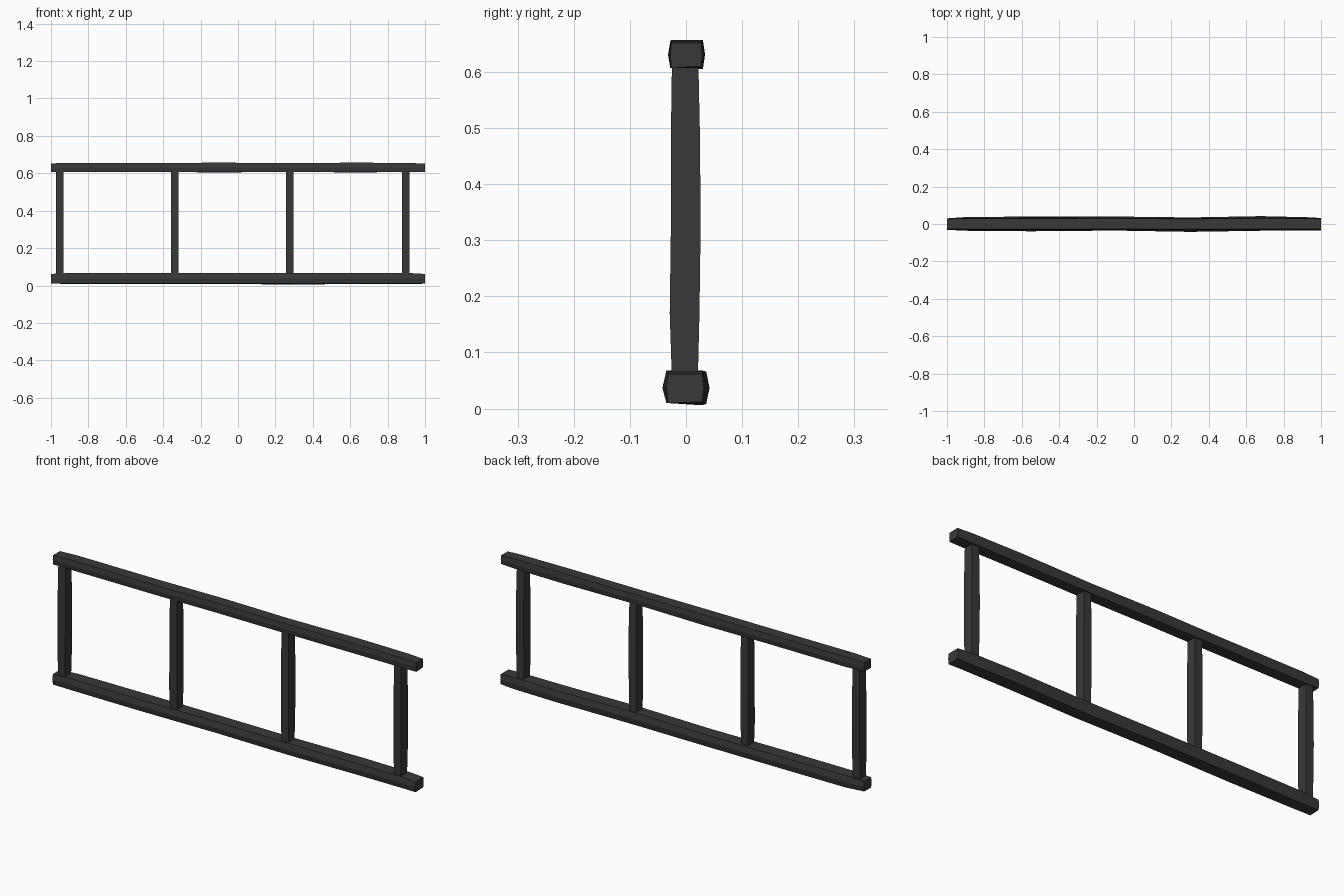
import bpy
import bmesh

cube = bpy.data.objects.get("Cube")
if cube:
    bpy.data.objects.remove(cube, do_unlink=True)

iron = bpy.data.materials.new("dark grey")
iron.use_nodes = True
colour = (0.04, 0.04, 0.04, 1)
iron.diffuse_color = colour
iron.node_tree.nodes["Principled BSDF"].inputs["Base Color"].default_value = colour


def loft(name, rings):
    """Skin a closed bar through a list of equal rings of points."""
    bm = bmesh.new()
    loops = [[bm.verts.new(p) for p in ring] for ring in rings]
    n = len(loops[0])
    for a, b in zip(loops, loops[1:]):
        for i in range(n):
            j = (i + 1) % n
            bm.faces.new((a[i], a[j], b[j], b[i]))
    bm.faces.new(loops[0])
    bm.faces.new(loops[-1])
    bmesh.ops.recalc_face_normals(bm, faces=bm.faces)
    mesh = bpy.data.meshes.new(name)
    bm.to_mesh(mesh)
    bm.free()
    mesh.materials.append(iron)
    obj = bpy.data.objects.new(name, mesh)
    bpy.context.collection.objects.link(obj)


def rail(name, z, half_z, stations):
    """Hand-hewn rail along x: six-sided, ridged on front and back."""
    rings = []
    for x, front, back, dz, ridge in stations:
        low, high = z - half_z, z + half_z + dz
        rings.append([(x, front, low), (x, front - ridge, z), (x, front, high),
                      (x, back, high), (x, back + ridge, z), (x, back, low - dz)])
    loft(name, rings)


# Long rails: x, front y, back y, height wobble, ridge
rail("bottom_rail", 0.037, 0.027, [
    (-1.0, -0.028, 0.027, -0.002, 0.003), (-0.9, -0.030, 0.031, 0.003, 0.006),
    (-0.55, -0.033, 0.034, 0.002, 0.006), (-0.1, -0.029, 0.034, 0.002, 0.006),
    (0.3, -0.035, 0.028, 0.004, 0.007), (0.68, -0.030, 0.036, 0.002, 0.006),
    (0.93, -0.030, 0.031, 0.002, 0.005), (1.0, -0.032, 0.029, -0.002, 0.003)])
rail("top_rail", 0.631, 0.024, [
    (-1.0, -0.026, 0.027, -0.002, 0.003), (-0.9, -0.027, 0.029, 0.001, 0.004),
    (-0.45, -0.028, 0.029, 0.000, 0.004), (-0.1, -0.026, 0.030, 0.002, 0.004),
    (0.25, -0.028, 0.027, 0.000, 0.004), (0.65, -0.026, 0.030, 0.002, 0.004),
    (0.92, -0.027, 0.029, 0.000, 0.004), (1.0, -0.026, 0.027, -0.003, 0.002)])

# Upright rungs, slightly swollen in the middle
rung_shape = [(0.05, 0.019, -0.025, 0.021), (0.17, 0.021, -0.029, 0.024),
              (0.32, 0.021, -0.027, 0.026), (0.48, 0.021, -0.027, 0.025),
              (0.62, 0.019, -0.025, 0.022)]
for number, x in enumerate((-0.953, -0.338, 0.277, 0.897), 1):
    loft(f"rung_{number}", [
        [(x - w, front, z), (x + w, front, z), (x + w, back, z), (x - w, back, z)]
        for z, w, front, back in rung_shape])
